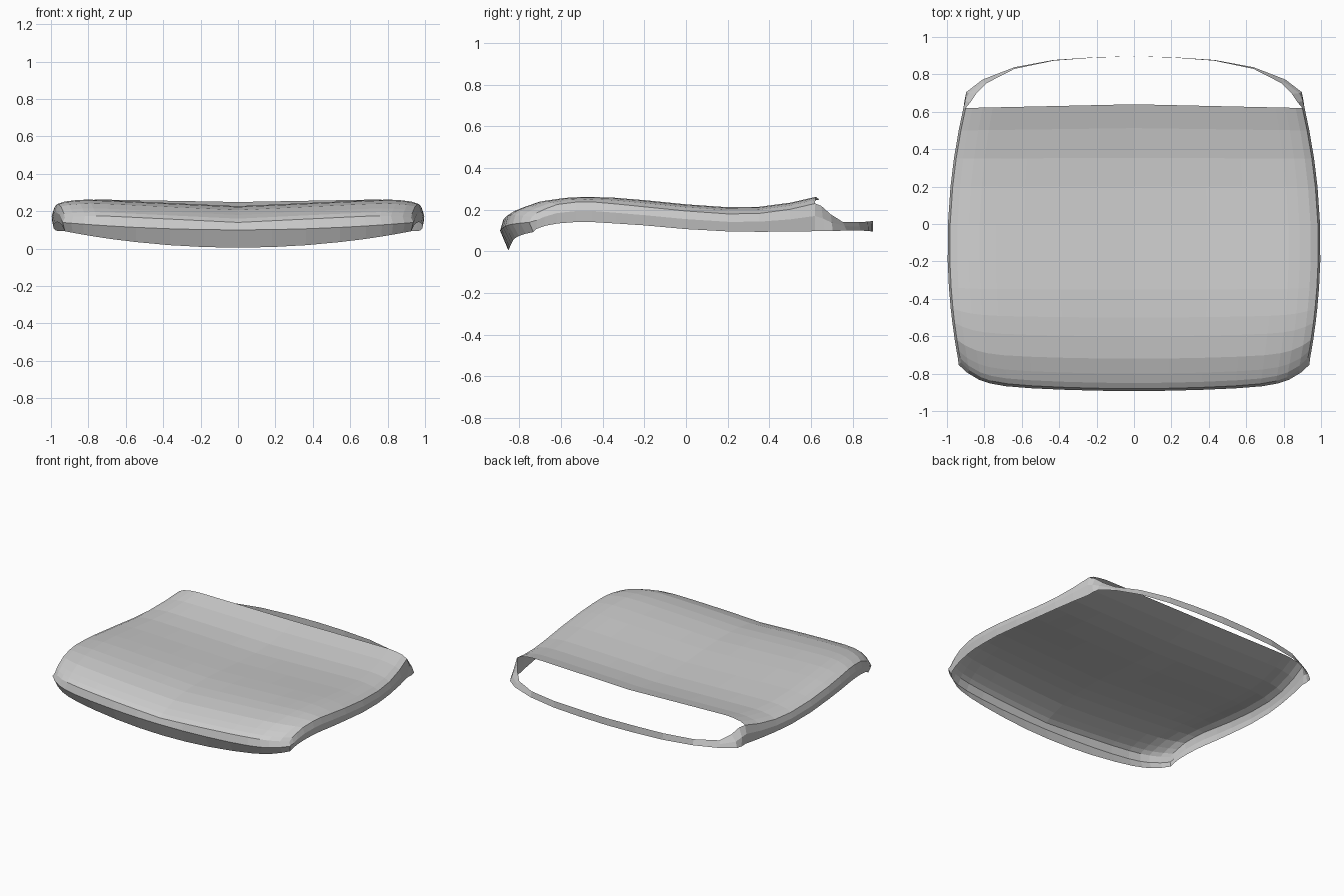
import bpy
import bmesh

cube = bpy.data.objects.get("Cube")
if cube:
    bpy.data.objects.remove(cube, do_unlink=True)

# Stations front to back: y on the centre line, crest height, skirt bottom height
ROWS = [(-.88, .175, .09), (-.85, .195, .108), (-.8, .215, .122), (-.72, .241, .134),
        (-.6, .257, .141), (-.5, .262, .141), (-.35, .258, .134), (-.2, .246, .125),
        (0, .226, .107), (.2, .212, .096), (.35, .214, .094), (.5, .234, .095),
        (.62, .262, .097)]
# Columns centre to side: fraction of half width, drop of the rolled edge
COLS = [(0, 0), (.2, 0), (.4, 0), (.6, 0), (.75, 0), (.84, 0),
        (.9, .004), (.96, .014), (1, .032)]


def clamp(v):
    return max(0, min(1, v))


def half_width(y):
    return .997 - .155 * (y + .12) ** 2


def front_bow(s):
    return .04 * s ** 2 + .1 * s ** 12


def panel_point(s, drop, y, crest):
    front = clamp((-.3 - y) / .58)
    rear = clamp((y - .3) / .32)
    py = y + front_bow(s) * front + .02 * (1 - s) * rear
    sag = (.035 - .022 * clamp((y + .5) / 1.1)) * max(0, 1 - s / .8)
    z = crest - sag - drop * (1 - .7 * front)
    return s * (half_width(py) - .012), py, z


bm = bmesh.new()


def strip(a, b):
    for i in range(len(a) - 1):
        bm.faces.new((a[i], b[i], b[i + 1], a[i + 1]))


# Top panel
grid = [[bm.verts.new(panel_point(s, d, y, c)) for s, d in COLS] for y, c, b in ROWS]
for lower, upper in zip(grid, grid[1:]):
    strip(upper, lower)

# Skirt: front lip first, then down the side
edge = list(grid[0])
mid, low = [], []
for v, (s, d) in zip(grid[0], COLS):
    x, y = v.co.x + .012 * s, v.co.y - .013
    turn = s ** 6
    mid.append(bm.verts.new((x, y, .1 + .045 * x * x)))
    low.append(bm.verts.new((x - .012 * turn, y + .04 - .02 * turn, .005 + .1 * x * x)))
for row, (y, c, b) in list(zip(grid, ROWS))[1:]:
    v = row[-1]
    edge.append(v)
    mid.append(bm.verts.new((v.co.x + .012, v.co.y, v.co.z * .55 + b * .45)))
    low.append(bm.verts.new((v.co.x + .003, v.co.y, b)))

# Rear band: the skirt narrows and wraps around the back of the opening
BAND = [((.875, .65, .218), (.905, .665, .097)),
        ((.845, .695, .178), (.897, .705, .098)),
        ((.79, .752, .142), (.81, .772, .1)),
        ((.64, .829, .14), (.64, .838, .1)),
        ((.43, .873, .143), (.43, .877, .098)),
        ((.22, .889, .145), (.22, .891, .096)),
        ((0, .897, .145), (0, .897, .095))]
for i, (top, bottom) in enumerate(BAND):
    bulge = .012 if i < 2 else 0
    m = [(p + q) / 2 for p, q in zip(top, bottom)]
    edge.append(bm.verts.new(top))
    mid.append(bm.verts.new((m[0] + bulge, m[1], m[2])))
    low.append(bm.verts.new(bottom))
strip(edge, mid)
strip(mid, low)

mesh = bpy.data.meshes.new("curved_panel")
bm.to_mesh(mesh)
bm.free()
panel = bpy.data.objects.new("curved_panel", mesh)
bpy.context.collection.objects.link(panel)

# Mirrored halves meet at an open centre seam
mirror = panel.modifiers.new("mirror", 'MIRROR')
mirror.use_mirror_merge = False

grey = bpy.data.materials.new("plain_grey")
grey.use_nodes = True
grey.diffuse_color = (.6, .6, .6, 1)
grey.node_tree.nodes["Principled BSDF"].inputs["Base Color"].default_value = (.6, .6, .6, 1)
mesh.materials.append(grey)
